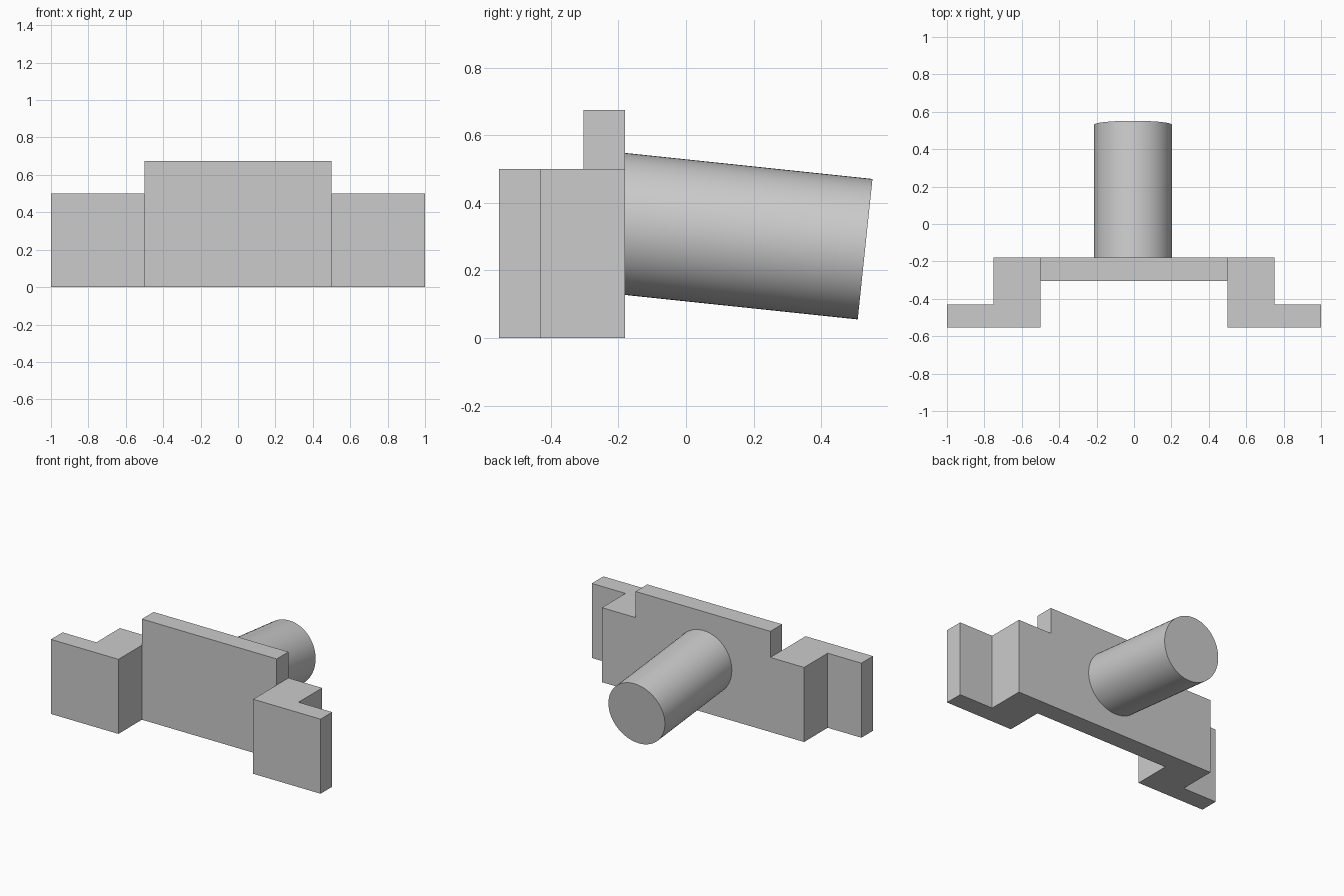
import bpy, bmesh, math
from mathutils import Vector

cube = bpy.data.objects.get("Cube")
if cube:
    bpy.data.objects.remove(cube, do_unlink=True)

grey = bpy.data.materials.new("plain_grey")
grey.use_nodes = True
colour = (0.6, 0.6, 0.6, 1)
grey.diffuse_color = colour
grey.node_tree.nodes["Principled BSDF"].inputs["Base Color"].default_value = colour


def extrude_outline(name, outline, height):
    """Raise a floor outline into a solid."""
    bm = bmesh.new()
    face = bm.faces.new([bm.verts.new((x, y, 0)) for x, y in outline])
    raised = bmesh.ops.extrude_face_region(bm, geom=[face])["geom"]
    verts = [v for v in raised if isinstance(v, bmesh.types.BMVert)]
    bmesh.ops.translate(bm, verts=verts, vec=(0, 0, height))
    bmesh.ops.recalc_face_normals(bm, faces=bm.faces)
    mesh = bpy.data.meshes.new(name)
    bm.to_mesh(mesh)
    bm.free()
    mesh.materials.append(grey)
    obj = bpy.data.objects.new(name, mesh)
    bpy.context.collection.objects.link(obj)
    return obj


FRONT, FLANGE_BACK, PLATE_FRONT, BACK = -0.553, -0.43, -0.304, -0.18

# Tall centre plate
extrude_outline("centre_plate", [(-0.5, PLATE_FRONT), (0.5, PLATE_FRONT),
                                 (0.5, BACK), (-0.5, BACK)], 0.675)

# Stepped side brackets with outer flanges
for name, side in (("left_bracket", 1), ("right_bracket", -1)):
    step = [(0.5, FRONT), (1, FRONT), (1, FLANGE_BACK),
            (0.75, FLANGE_BACK), (0.75, BACK), (0.5, BACK)]
    extrude_outline(name, [(side * x, y) for x, y in step], 0.5)

# Round post, tilted down towards the back and rooted in the plate
start, end = Vector((-0.005, -0.25, 0.345)), Vector((-0.005, 0.53, 0.263))
axis = end - start
bpy.ops.mesh.primitive_cylinder_add(vertices=64, radius=0.209, depth=axis.length,
                                    location=(start + end) / 2)
post = bpy.context.object
post.name = "rear_post"
post.rotation_euler = axis.to_track_quat("Z", "Y").to_euler()
post.data.materials.append(grey)
bpy.ops.object.shade_smooth_by_angle(angle=math.radians(30))
